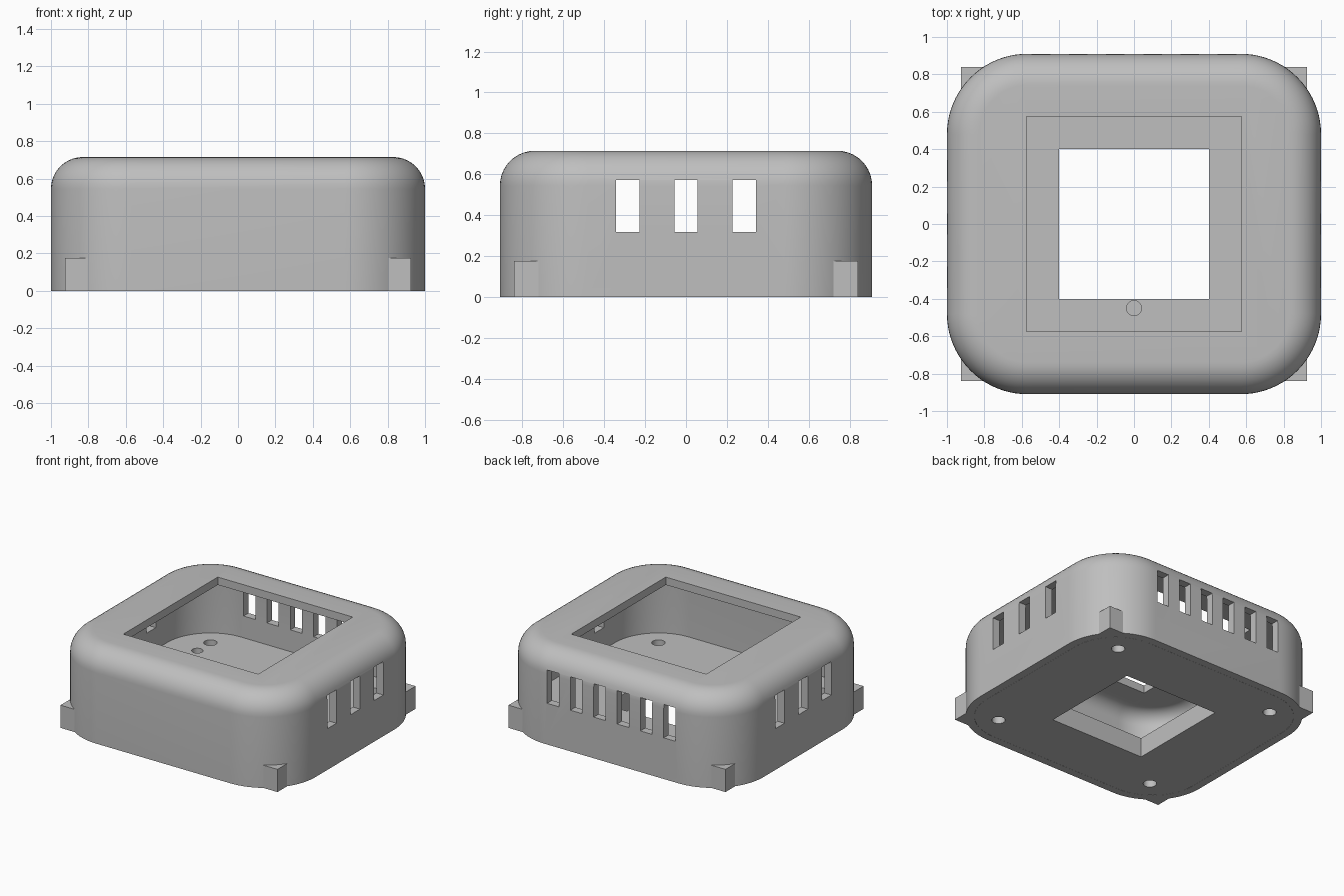
import bpy, bmesh, math

cube = bpy.data.objects.get("Cube")
if cube:
    bpy.data.objects.remove(cube, do_unlink=True)

HALF_X, HALF_Y, HEIGHT = 1.0, 0.91, 0.715
CORNER, FILLET, WALL = 0.43, 0.17, 0.06
BASE_TOP = 0.15

# Single grey plastic
grey = bpy.data.materials.new("grey plastic")
grey.use_nodes = True
colour = (0.52, 0.52, 0.52, 1)
grey.diffuse_color = colour
grey.node_tree.nodes["Principled BSDF"].inputs["Base Color"].default_value = colour


def finish(name, bm):
    bmesh.ops.recalc_face_normals(bm, faces=bm.faces)
    mesh = bpy.data.meshes.new(name)
    bm.to_mesh(mesh)
    bm.free()
    mesh.materials.append(grey)
    obj = bpy.data.objects.new(name, mesh)
    bpy.context.collection.objects.link(obj)
    return obj


def outline(inset, steps=20):
    """Rounded rectangle, inset from the outer footprint."""
    radius = CORNER - inset
    points = []
    for quarter, (sx, sy) in enumerate([(1, 1), (-1, 1), (-1, -1), (1, -1)]):
        for i in range(steps + 1):
            a = (quarter + i / steps) * math.pi / 2
            points.append((sx * (HALF_X - CORNER) + radius * math.cos(a),
                           sy * (HALF_Y - CORNER) + radius * math.sin(a)))
    return points


def stack(name, levels):
    """Closed solid through rounded rectangles at (inset, z) levels."""
    bm = bmesh.new()
    rings = [[bm.verts.new((x, y, z)) for x, y in outline(inset)] for inset, z in levels]
    for low, high in zip(rings, rings[1:]):
        for i in range(len(low)):
            j = (i + 1) % len(low)
            bm.faces.new((low[i], low[j], high[j], high[i]))
    bm.faces.new(rings[0][::-1])
    bm.faces.new(rings[-1])
    return finish(name, bm)


def domed(inset, bottom, top, radius, steps=10):
    """Levels for a straight wall ending in a rounded top edge."""
    levels = [(inset, bottom)]
    for i in range(steps + 1):
        a = i / steps * math.pi / 2
        levels.append((inset + radius * (1 - math.cos(a)), top - radius * (1 - math.sin(a))))
    return levels


def box(name, centre, size):
    bm = bmesh.new()
    bmesh.ops.create_cube(bm, size=1)
    bmesh.ops.scale(bm, vec=size, verts=bm.verts)
    bmesh.ops.translate(bm, vec=centre, verts=bm.verts)
    return finish(name, bm)


def peg(name, x, y, radius, bottom, top):
    bm = bmesh.new()
    bmesh.ops.create_cone(bm, cap_ends=True, segments=32, radius1=radius,
                          radius2=radius, depth=top - bottom)
    bmesh.ops.translate(bm, vec=(x, y, (top + bottom) / 2), verts=bm.verts)
    return finish(name, bm)


def cut(target, cutter):
    cutter.hide_render = True
    mod = target.modifiers.new("cut", 'BOOLEAN')
    mod.operation, mod.solver, mod.object = 'DIFFERENCE', 'EXACT', cutter
    bpy.context.view_layer.objects.active = target
    bpy.ops.object.modifier_apply(modifier=mod.name)
    bpy.data.objects.remove(cutter, do_unlink=True)


def smooth(obj):
    bpy.ops.object.select_all(action='DESELECT')
    obj.select_set(True)
    bpy.context.view_layer.objects.active = obj
    bpy.ops.object.shade_smooth_by_angle(angle=math.radians(30))


# Hollow shell with a square opening in the top
shell = stack("shell", domed(0, 0, HEIGHT, FILLET))
cut(shell, stack("cavity", domed(WALL, -0.1, HEIGHT - WALL, FILLET - WALL)))
cut(shell, box("top_opening", (0, 0, HEIGHT), (1.15, 1.15, 0.3)))

# Vents: three on each side, six across the back
VENT_Z, VENT_H = 0.445, 0.256
for sx in (-1, 1):
    for i in (-1, 0, 1):
        cut(shell, box("side_vent", (sx * HALF_X, i * 0.285, VENT_Z), (0.3, 0.113, VENT_H)))
for i in range(6):
    cut(shell, box("back_vent", ((i - 2.5) * 0.199, HALF_Y, VENT_Z), (0.1, 0.3, VENT_H)))
smooth(shell)

# Base plate: square window, corner screw holes, shallow peg sockets
base = stack("base_plate", [(WALL + 0.001, 0), (WALL + 0.001, BASE_TOP)])
cut(base, box("base_window", (0, 0, 0), (0.804, 0.804, 1)))
for sx in (-1, 1):
    for sy in (-1, 1):
        cut(base, peg("screw_hole", sx * 0.69, sy * 0.65, 0.047, -0.1, 0.3))
for x, y in ((0, -0.45), (-0.69, 0.49), (0.69, 0.49)):
    cut(base, peg("peg_socket", x, y, 0.04, 0.06, 0.3))
smooth(base)

# Triangular corner feet
for sx, side in ((-1, "right"), (1, "left")):
    for sy, end in ((-1, "front"), (1, "back")):
        bm = bmesh.new()
        face = bm.faces.new([bm.verts.new((sx * x, sy * y, 0)) for x, y in
                             ((0.925, 0.84), (0.925, 0.70), (0.78, 0.84))])
        top = bmesh.ops.extrude_face_region(bm, geom=[face])["geom"]
        bmesh.ops.translate(bm, vec=(0, 0, 0.175),
                            verts=[v for v in top if isinstance(v, bmesh.types.BMVert)])
        finish(f"{end}_{side}_foot", bm)
